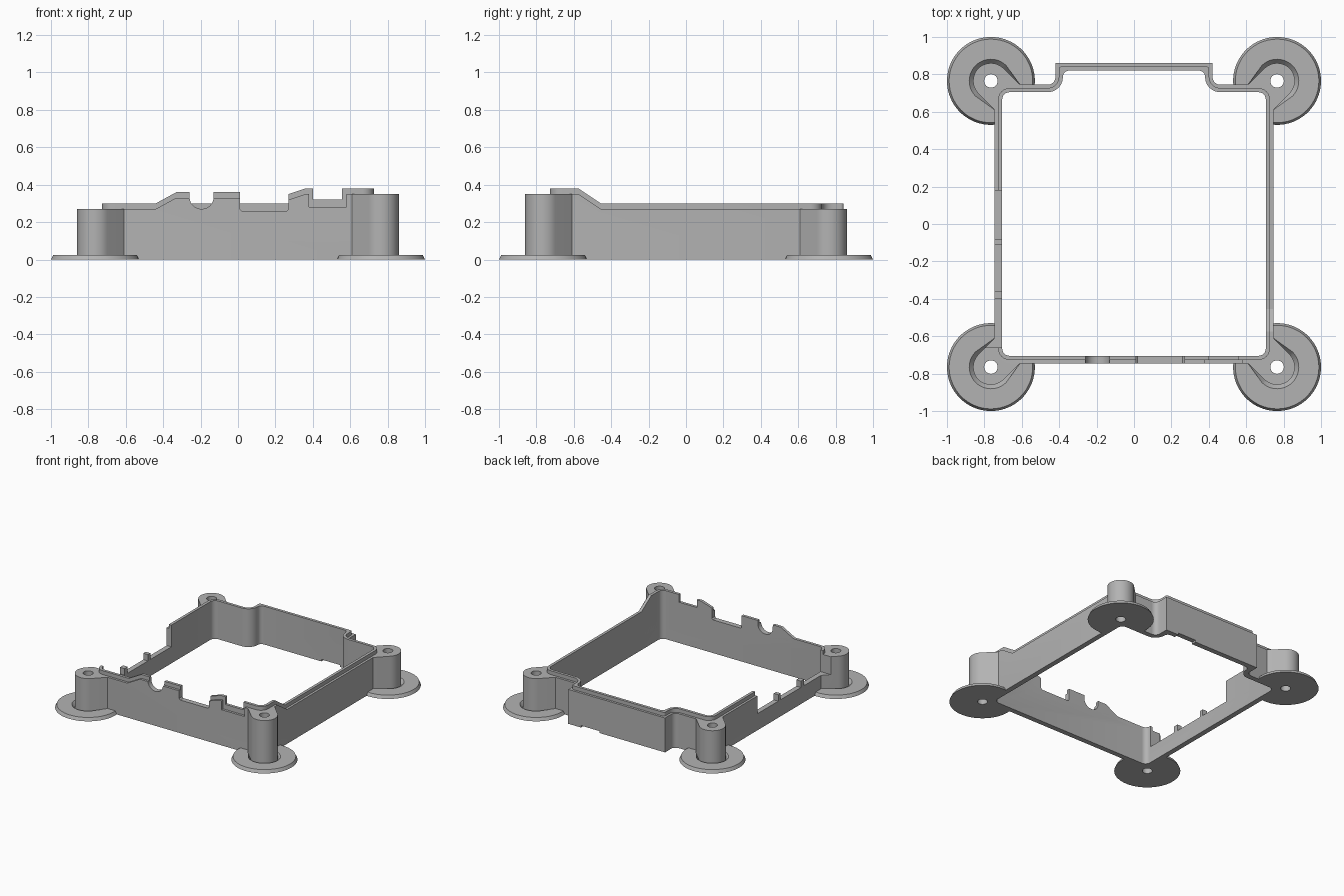
import bpy, bmesh
from math import cos, sin, pi, radians
from mathutils import Vector

default = bpy.data.objects.get("Cube")
if default:
    bpy.data.objects.remove(default)

GREY = (0.45, 0.45, 0.45, 1)
grey = bpy.data.materials.new("plain grey")
grey.use_nodes = True
grey.diffuse_color = GREY
grey.node_tree.nodes["Principled BSDF"].inputs["Base Color"].default_value = GREY


def prism(name, loops, lo, hi, axis="z"):
    """Fill closed outlines (later ones are holes) and extrude along an axis."""
    place = {"z": lambda a, b, h: (a, b, h),
             "y": lambda a, b, h: (a, h, b),
             "x": lambda a, b, h: (h, a, b)}[axis]
    bm = bmesh.new()
    for loop in loops:
        vs = [bm.verts.new(place(a, b, lo)) for a, b in loop]
        for v, w in zip(vs, vs[1:] + vs[:1]):
            bm.edges.new((v, w))
    bmesh.ops.triangle_fill(bm, use_beauty=True, edges=bm.edges[:])
    out = bmesh.ops.extrude_face_region(bm, geom=bm.faces[:])
    step = Vector(place(0, 0, hi - lo))
    bmesh.ops.translate(bm, vec=step, verts=[g for g in out["geom"] if isinstance(g, bmesh.types.BMVert)])
    bmesh.ops.recalc_face_normals(bm, faces=bm.faces[:])
    mesh = bpy.data.meshes.new(name)
    bm.to_mesh(mesh)
    bm.free()
    mesh.materials.append(grey)
    ob = bpy.data.objects.new(name, mesh)
    bpy.context.collection.objects.link(ob)
    return ob


def activate(ob):
    bpy.ops.object.select_all(action="DESELECT")
    ob.select_set(True)
    bpy.context.view_layer.objects.active = ob


def cut(ob, cutter):
    mod = ob.modifiers.new("cut", "BOOLEAN")
    mod.operation, mod.solver, mod.object = "DIFFERENCE", "EXACT", cutter
    activate(ob)
    bpy.ops.object.modifier_apply(modifier=mod.name)


def arc(cx, cy, r, start, end, n):
    angles = [radians(start + (end - start) * i / n) for i in range(n + 1)]
    return [(cx + r * cos(a), cy + r * sin(a)) for a in angles]


def fillet(prev, corner, nxt, r, n=6):
    """Round one right-angled corner."""
    p, c, q = Vector(prev), Vector(corner), Vector(nxt)
    if r <= 0:
        return [corner]
    u, w = (p - c).normalized(), (q - c).normalized()
    mid = c + (u + w) * r
    return [tuple(mid - w * r * cos(t) - u * r * sin(t))
            for t in (pi / 2 * i / n for i in range(n + 1))]


def outline(d):
    """Frame outline with a stepped-out back, moved inward by d."""
    s, b = 0.745 - d, 0.86 - d
    pts = [(0, -s), (s, -s), (s, s), (0.42 - d, s), (0.42 - d, b), (0, b)]
    rad = [max(0.08 - d, 0.03)] * 2 + [0.04 + d, 0.8 * d]
    half = []
    for i, r in enumerate(rad, 1):
        half += fillet(pts[i - 1], pts[i], pts[i + 1], r)
    return half + [(-x, y) for x, y in reversed(half)]


def front_top(up, left, right, floor):
    """Top edge of the front wall with its connector notches."""
    u_notch = arc(-0.195, 0.335, 0.065, 180, 360, 12)
    top = [(-2, 0.27 + up), (-0.44, 0.27 + up), (-0.33, 0.33 + up), (-0.26, 0.33 + up)]
    top += [p for p in u_notch if p[1] < 0.325]
    top += [(-0.13, 0.33 + up), (0.01, 0.33 + up), (0.01, 0.27), (0.02, 0.26),
            (0.26, 0.26), (0.27, 0.27), (0.27, 0.32 + up), (0.36, 0.35 + up),
            (left, 0.35 + up), (left, floor), (right, floor), (right, 0.35 + up), (2, 0.35 + up)]
    return top + [(2, 1), (-2, 1)]


def side_top(up):
    """Side wall top edge, ramping up towards the front."""
    return [(-2, 0.35 + up), (-0.575, 0.35 + up), (-0.455, 0.27 + up),
            (2, 0.27 + up), (2, 1), (-2, 1)]


# Low opening in one side wall, leaving two small fingers
low, tip = 0.13, 0.18
gap = [(-0.66, 1), (-0.66, low)]
for y0, y1 in ((-0.40, -0.36), (-0.11, -0.08)):
    gap += [(y0, low), (y0, tip), (y1, tip), (y1, low)]
gap += [(0.18, low), (0.18, 1)]
side_gap = prism("side_gap_cutter", [gap], -1.2, -0.6, "x")
slot = prism("back_slot_cutter", [[(0.15, -0.1), (0.31, -0.1), (0.31, 0.015), (0.15, 0.015)]],
             0.78, 1, "y")
helpers = [side_gap, slot]

# Frame wall and the thinner lip on its inner half
wall = prism("frame_wall", [outline(0), outline(0.04)], 0, 0.5)
lip = prism("inner_lip", [outline(0.018), outline(0.04)], 0.1, 0.5)
for ob, up, notch in ((wall, 0, (0.38, 0.58, 0.28)), (lip, 0.03, (0.40, 0.555, 0.32))):
    front = prism("front_cutter", [front_top(up, *notch)], -1.2, -0.6, "y")
    sides = prism("side_cutter", [side_top(up)], -2, 2, "x")
    helpers += [front, sides]
    for cutter in (sides, front, side_gap):
        cut(ob, cutter)
cut(wall, slot)
parts = [wall, lip]

# Corner screw posts and foot discs
C = 0.765
post_arc = arc(C, C, 0.095, -45, 135, 24)
post_loop = post_arc + [(0.61, 0.745), (0.61, 0.725), (0.72, 0.72), (0.725, 0.61), (0.745, 0.61)]
hole = arc(C, C, 0.036, 0, 345, 23)
foot_loop = (arc(C, C, 0.235, -101, 191, 56) + [(0.61, 0.72), (0.61, 0.745)]
             + post_arc[::-1] + [(0.745, 0.61), (0.72, 0.61)])
for sx, sy, name in ((1, -1, "front_left"), (-1, -1, "front_right"),
                     (1, 1, "back_left"), (-1, 1, "back_right")):
    def flip(loop):
        return [(sx * x, sy * y) for x, y in loop]
    height = 0.35 if name == "front_left" else 0.27
    post = prism(name + "_post", [flip(post_loop), flip(hole)], 0, height)
    if name == "front_right":
        cut(post, side_gap)
    foot = prism(name + "_foot_disc", [flip(foot_loop)], 0, 0.025)
    # Slope the recess round the post and chamfer the rim
    centre = Vector((sx * C, sy * C, 0.025))
    for v in foot.data.vertices:
        if v.co.z > 0.02:
            off = v.co - centre
            if off.length > 0.2:
                v.co = centre + off * 0.95
            elif off.length < 0.1:
                v.co = centre + off * 1.22
    parts += [post, foot]

for h in helpers:
    bpy.data.objects.remove(h)
for ob in parts:
    activate(ob)
    bpy.ops.object.shade_smooth_by_angle(angle=radians(30))
